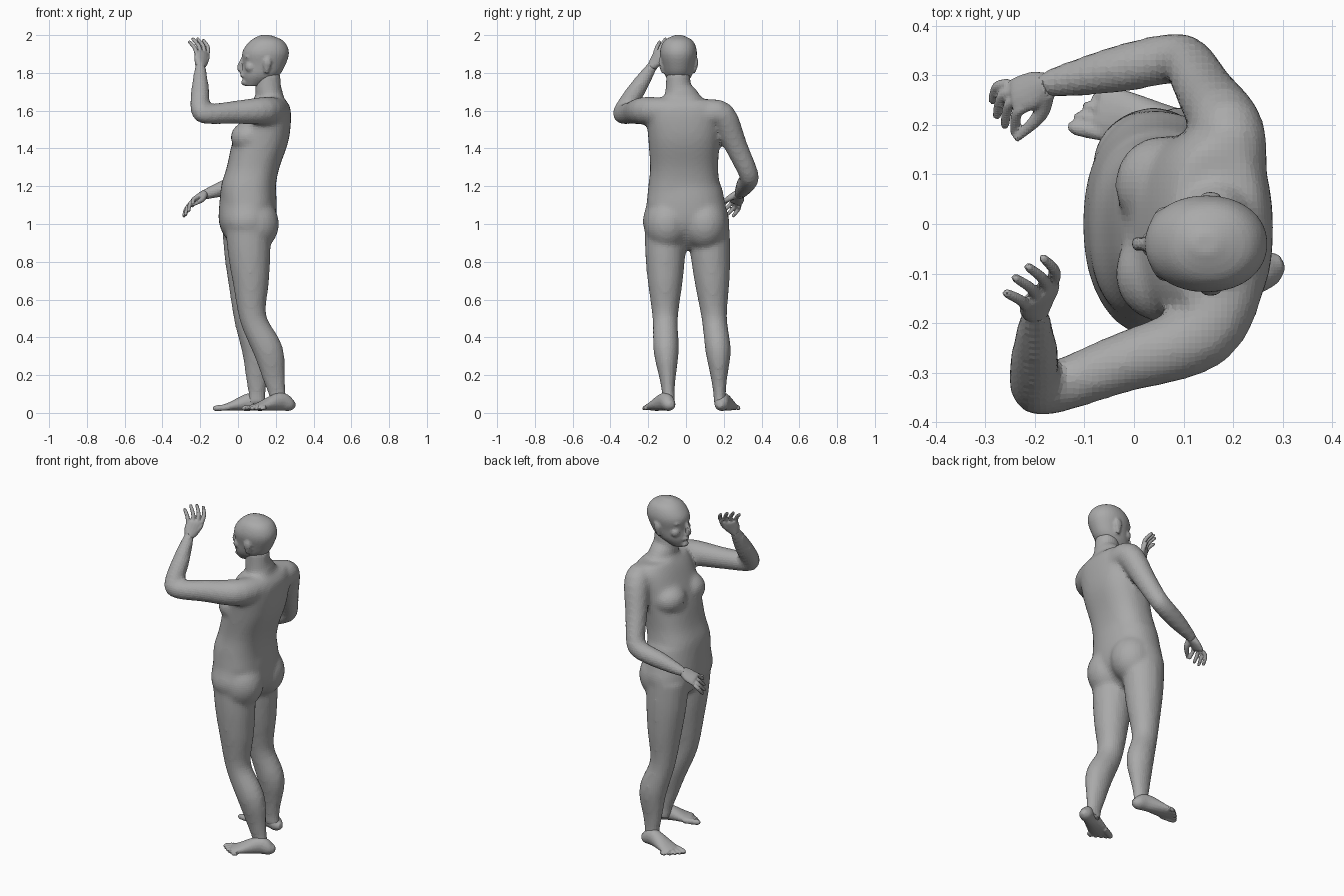
import bpy, bmesh, math
from mathutils import Vector, Matrix

if "Cube" in bpy.data.objects:
    bpy.data.objects.remove(bpy.data.objects["Cube"])

skin = bpy.data.materials.new("grey_skin")
skin.use_nodes = True
GREY = (0.4, 0.4, 0.4, 1)
skin.diffuse_color = GREY
skin.node_tree.nodes["Principled BSDF"].inputs["Base Color"].default_value = GREY


def resample(keys, steps=4):
    """Catmull-Rom interpolation of tuples of any length."""
    out = []
    for i in range(len(keys) - 1):
        before, start = keys[max(i - 1, 0)], keys[i]
        end, after = keys[i + 1], keys[min(i + 2, len(keys) - 1)]
        for s in range(steps):
            t = s / steps
            out.append([q + t / 2 * (r - p + t * (2 * p - 5 * q + 4 * r - w + t * (3 * (q - r) + w - p)))
                        for p, q, r, w in zip(before, start, end, after)])
    return out + [list(keys[-1])]


def bridge(bm, rings):
    """Close a list of rings into a solid."""
    rows = [[bm.verts.new(point) for point in ring] for ring in rings]
    count = len(rows[0])
    for low, high in zip(rows, rows[1:]):
        for k in range(count):
            after = (k + 1) % count
            bm.faces.new((low[k], low[after], high[after], high[k]))
    bm.faces.new(rows[0][::-1])
    bm.faces.new(rows[-1])


def circle(count):
    return [(math.cos(math.tau * k / count), math.sin(math.tau * k / count)) for k in range(count)]


def stack(bm, middle, power, keys):
    """Upright loft of rounded boxes; each key is z, front x, back x, half width."""
    def squared(value):
        return math.copysign(abs(value) ** (2 / power), value)

    bridge(bm, [[((front + back) / 2 + squared(c) * (back - front) / 2, middle + squared(s) * half, z)
                 for c, s in circle(32)] for z, front, back, half in resample(keys)])


def tube(bm, keys, across=(1, 0, 0), count=16):
    """Loft along a path; each key is a point, the radius across and, if oval, the other radius."""
    samples = resample([(*point, radii[0], radii[-1]) for point, *radii in keys])
    path = [Vector(sample[:3]) for sample in samples]
    rings, side = [], Vector(across)
    for i, (*_, wide, tall) in enumerate(samples):
        along = (path[min(i + 1, len(path) - 1)] - path[max(i - 1, 0)]).normalized()
        side = (side - along * side.dot(along)).normalized()
        other = along.cross(side)
        rings.append([path[i] + side * c * wide + other * s * tall for c, s in circle(count)])
    bridge(bm, rings)


def limb(bm, joints, stations):
    """Tube through joints; a station is a joint number with fraction, then radii."""
    joints = [Vector(joint) for joint in joints]
    keys = []
    for place, *radii in stations:
        i = min(int(place), len(joints) - 2)
        keys.append((joints[i].lerp(joints[i + 1], place - i), *radii))
    tube(bm, keys)


def blob(bm, centre, size):
    shape = Matrix.Translation(centre) @ Matrix.Diagonal((*size, 1))
    bmesh.ops.create_uvsphere(bm, u_segments=20, v_segments=14, radius=1, matrix=shape)


def finish(name, bm, voxel, rounds):
    """Fuse the overlapping solids into one skin."""
    bmesh.ops.recalc_face_normals(bm, faces=bm.faces)
    mesh = bpy.data.meshes.new(name)
    bm.to_mesh(mesh)
    bm.free()
    mesh.materials.append(skin)
    part = bpy.data.objects.new(name, mesh)
    bpy.context.collection.objects.link(part)
    fuse = part.modifiers.new("fuse", 'REMESH')
    fuse.mode = 'VOXEL'
    fuse.voxel_size = voxel
    soften = part.modifiers.new("soften", 'SMOOTH')
    soften.factor = 0.5
    soften.iterations = rounds


# Torso with neck, chest and seat
bm = bmesh.new()
stack(bm, 0, 2.2, [(0.87, 0, 0.1, 0.08), (0.92, -0.06, 0.15, 0.18), (1, -0.1, 0.195, 0.23),
                   (1.1, -0.1, 0.205, 0.21), (1.2, -0.09, 0.2, 0.19)])
stack(bm, -0.01, 2.4, [(1.1, -0.09, 0.2, 0.2), (1.2, -0.09, 0.2, 0.19), (1.3, -0.06, 0.22, 0.18),
                       (1.45, -0.025, 0.27, 0.19), (1.6, 0.04, 0.28, 0.2), (1.66, 0.08, 0.25, 0.17)])
tube(bm, [((0.17, -0.025, 1.6), 0.08, 0.16), ((0.165, -0.03, 1.68), 0.075, 0.1),
          ((0.16, -0.04, 1.72), 0.07), ((0.16, -0.04, 1.8), 0.065)])
for side in (-1, 1):
    blob(bm, (0.06, side * 0.09 - 0.01, 1.46), (0.1, 0.1, 0.085))
    blob(bm, (0.09, side * 0.1, 1), (0.128, 0.12, 0.14))

# Legs: hip, knee, calf and ankle
LEG = [(0, 0.12, 0.11), (0.3, 0.114, 0.107), (0.6, 0.098, 0.094), (1, 0.072, 0.068), (2, 0.08, 0.068),
       (2.5, 0.06, 0.044), (2.8, 0.046, 0.034), (3, 0.05, 0.037)]
limb(bm, [(0.05, -0.11, 1), (0.08, -0.11, 0.5), (0.16, -0.105, 0.33), (0.22, -0.09, 0.04)], LEG)
limb(bm, [(0.035, 0.12, 1), (0.05, 0.15, 0.5), (0.1, 0.17, 0.33), (0.1, 0.18, 0.04)], LEG)

# Arms: root in the chest, shoulder, elbow and wrist
ARM = [(0, 0.07), (1, 0.074), (1.5, 0.061), (1.9, 0.053), (2.1, 0.052), (2.5, 0.048), (3, 0.027)]
limb(bm, [(0.2, -0.1, 1.6), (0.14, -0.22, 1.6), (-0.2, -0.345, 1.58), (-0.2, -0.17, 1.85)], ARM)
limb(bm, [(0.2, 0.1, 1.58), (0.19, 0.19, 1.575), (0.1, 0.34, 1.25), (-0.19, 0.28, 1.15)], ARM)
finish("body", bm, 0.013, 10)


# Feet: sole from heel to ball, then five toes
def foot(name, heel, turn, outward):
    bm = bmesh.new()
    sideways = (0, 1, 0)
    tube(bm, [((0, 0, 0.045), 0.015), ((0.03, 0, 0.045), 0.036), ((0.09, 0, 0.06), 0.04, 0.048),
              ((0.2, 0, 0.035), 0.055, 0.024), ((0.24, 0, 0.03), 0.05, 0.015)], sideways)
    for k in range(5):
        y = outward * (k - 1.7) * 0.024
        reach = 0.29 - 0.004 * k * (k + 3) / 2
        radius = 0.012 if k else 0.016
        tube(bm, [((0.2, y, 0.03), radius), ((reach - 0.02, y, 0.025), radius),
                  ((reach, y, 0.02), radius / 2)], sideways)
    bm.transform(Matrix.Translation(heel) @ Matrix.Rotation(math.pi + turn, 4, 'Z'))
    finish(name, bm, 0.006, 3)


foot("rear_foot", (0.3, -0.075, 0), 0.46, 1)
foot("front_foot", (0.16, 0.18, 0), -0.2, -1)


# Hands: flat palm, four bent fingers and a thumb
def hand(name, wrist, knuckles, across, reach, curl, thumb):
    bm = bmesh.new()
    wrist, knuckles, across, reach, curl = map(Vector, (wrist, knuckles, across, reach, curl))
    half = across.length
    tube(bm, [(wrist, 0.026), (wrist.lerp(knuckles, 0.5), half, 0.021),
              (knuckles, half, 0.017), (knuckles + reach / 6, half, 0.01)], across)
    for k, size in enumerate((0.8, 1, 1, 0.9)):
        offset = across * (k - 1.5)
        base = knuckles + offset * 0.6
        bend = knuckles + offset * 0.7 + reach * size * 0.55
        tip = knuckles + offset * 0.8 + (reach + curl) * size
        tube(bm, [(base, 0.011), (bend, 0.011), (bend.lerp(tip, 0.85), 0.009), (tip, 0.005)], across)
    points = [wrist.lerp(knuckles, 0.25) + across * 0.4, *thumb]
    tube(bm, list(zip(points, (0.018, 0.015, 0.007))), across)
    finish(name, bm, 0.0045, 2)


hand("raised_hand", (-0.2, -0.18, 1.83), (-0.19, -0.14, 1.9), (0.033, 0.028, 0),
     (-0.01, 0.035, 0.075), (-0.03, 0.01, 0.01), [(-0.165, -0.125, 1.88), (-0.165, -0.09, 1.92)])
hand("lowered_hand", (-0.17, 0.28, 1.16), (-0.235, 0.26, 1.12), (0.02, -0.025, 0.025),
     (-0.045, -0.02, -0.035), (0.01, -0.035, -0.03), [(-0.19, 0.22, 1.13), (-0.24, 0.17, 1.1)])

# Head with brow, cheeks, nose, lips, chin and ears
bm = bmesh.new()
MID = -0.04
stack(bm, MID, 2.1, [(1.73, 0.04, 0.12, 0.03), (1.78, 0.025, 0.21, 0.068), (1.84, 0.028, 0.25, 0.085),
                     (1.91, 0.023, 0.27, 0.098), (1.97, 0.065, 0.24, 0.076), (2, 0.12, 0.17, 0.02)])
tube(bm, [((0.034, MID, 1.89), 0.01), ((0.007, MID, 1.83), 0.013, 0.015), ((0.02, MID, 1.81), 0.014)])
blob(bm, (0.032, MID, 1.785), (0.021, 0.027, 0.012))
blob(bm, (0.04, MID, 1.75), (0.025, 0.026, 0.018))
for side in (-1, 1):
    blob(bm, (0.058, MID + side * 0.036, 1.885), (0.026, 0.036, 0.014))
    blob(bm, (0.065, MID + side * 0.045, 1.83), (0.028, 0.032, 0.03))
    tube(bm, [((0.15, MID + side * 0.08, 1.8), 0.01), ((0.155, MID + side * 0.095, 1.85), 0.022, 0.01),
              ((0.16, MID + side * 0.095, 1.88), 0.012, 0.006)])
finish("head", bm, 0.0075, 3)
